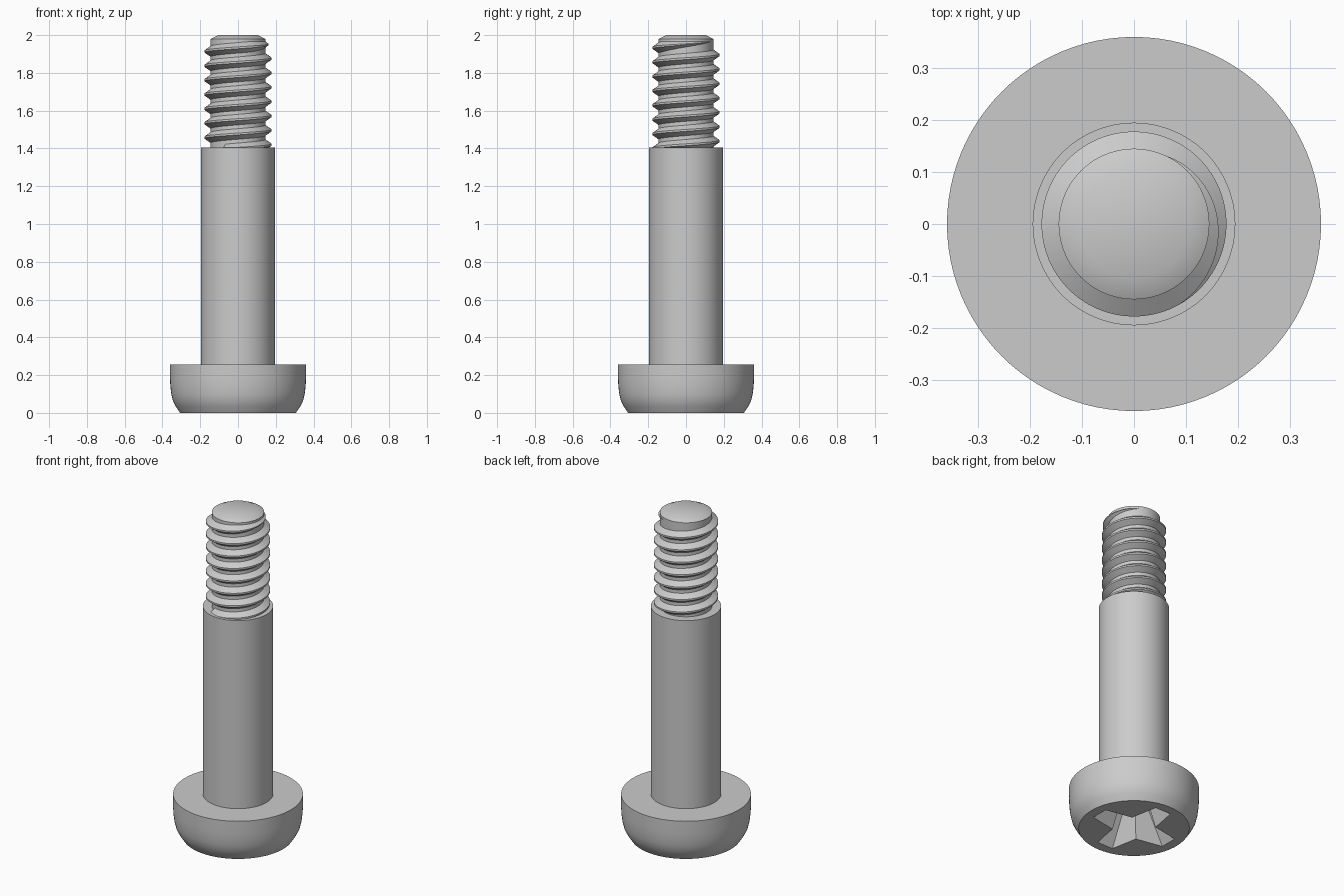
import bpy, bmesh
from math import sin, cos, pi, radians

cube = bpy.data.objects.get("Cube")
if cube:
    bpy.data.objects.remove(cube, do_unlink=True)

steel = bpy.data.materials.new("grey_steel")
steel.use_nodes = True
GREY = (0.6, 0.6, 0.6, 1)
steel.diffuse_color = GREY
steel.node_tree.nodes["Principled BSDF"].inputs["Base Color"].default_value = GREY


def loft(name, rings, closed=True):
    """Skin a list of point rings, capping both ends."""
    bm = bmesh.new()
    loops = [[bm.verts.new(p) for p in ring] for ring in rings]
    n = len(loops[0])
    for a, b in zip(loops, loops[1:]):
        for i in range(n):
            j = (i + 1) % n
            bm.faces.new((a[i], a[j], b[j], b[i]))
    bm.faces.new(loops[0][::-1])
    bm.faces.new(loops[-1])
    bmesh.ops.recalc_face_normals(bm, faces=bm.faces)
    mesh = bpy.data.meshes.new(name)
    bm.to_mesh(mesh)
    bm.free()
    mesh.materials.append(steel)
    obj = bpy.data.objects.new(name, mesh)
    bpy.context.collection.objects.link(obj)
    return obj


def lathe(name, profile, sides=96):
    turns = [2 * pi * i / sides for i in range(sides)]
    return loft(name, [[(r * cos(t), r * sin(t), z) for t in turns] for r, z in profile])


def smooth(obj):
    bpy.ops.object.select_all(action='DESELECT')
    obj.select_set(True)
    bpy.context.view_layer.objects.active = obj
    bpy.ops.object.shade_smooth_by_angle(angle=radians(30))


def cross(tip, tip_half, root, z):
    """Four-armed outline with tapering arms."""
    arm = [(root, -root), (tip, -tip_half), (tip, tip_half)]
    points = []
    for k in range(4):
        c, s = cos(k * pi / 2), sin(k * pi / 2)
        points += [(x * c - y * s, x * s + y * c, z) for x, y in arm]
    return points


# Turned parts
HEAD_TOP, SHOULDER = 0.255, 1.405
head = lathe("head", [(0.307, 0), (0.33, 0.035), (0.345, 0.065), (0.353, 0.1),
                      (0.358, 0.14), (0.36, 0.18), (0.36, HEAD_TOP)])
shank = lathe("shank", [(0.195, HEAD_TOP - 0.01), (0.195, SHOULDER)])
core = lathe("threaded_tip", [(0.145, SHOULDER - 0.01), (0.145, 1.98), (0.105, 2)])

# Cross recess in the underside of the head
cutter = loft("recess_cutter", [cross(0.262, 0.055, 0.088, -0.02),
                                cross(0.13, 0.035, 0.05, 0.19)])
cutter.hide_render = True
cut = head.modifiers.new("cross_recess", 'BOOLEAN')
cut.object = cutter
cut.solver = 'EXACT'
bpy.context.view_layer.objects.active = head
bpy.ops.object.modifier_apply(modifier=cut.name)
bpy.data.objects.remove(cutter, do_unlink=True)

# Right-handed thread ridge that fades into the core near the tip
PITCH, END_Z, END_ANGLE, TURNS, STEPS = 0.076, 1.965, radians(63), 7.5, 72
sections = []
for i in range(int(TURNS * STEPS) + 1):
    back = i / STEPS
    fade = min(1, 0.02 + back / 0.35)
    t = END_ANGLE - 2 * pi * back
    z = END_Z - PITCH * back
    crest, base = 0.145 + 0.033 * fade, 0.028 * fade
    outline = [(0.14, -base), (0.145, -base), (crest, -0.005 * fade),
               (crest, 0.005 * fade), (0.145, base), (0.14, base)]
    sections.append([(r * cos(t), r * sin(t), z + h) for r, h in outline])
thread = loft("thread_ridge", sections)

for part in (head, shank, core, thread):
    smooth(part)
